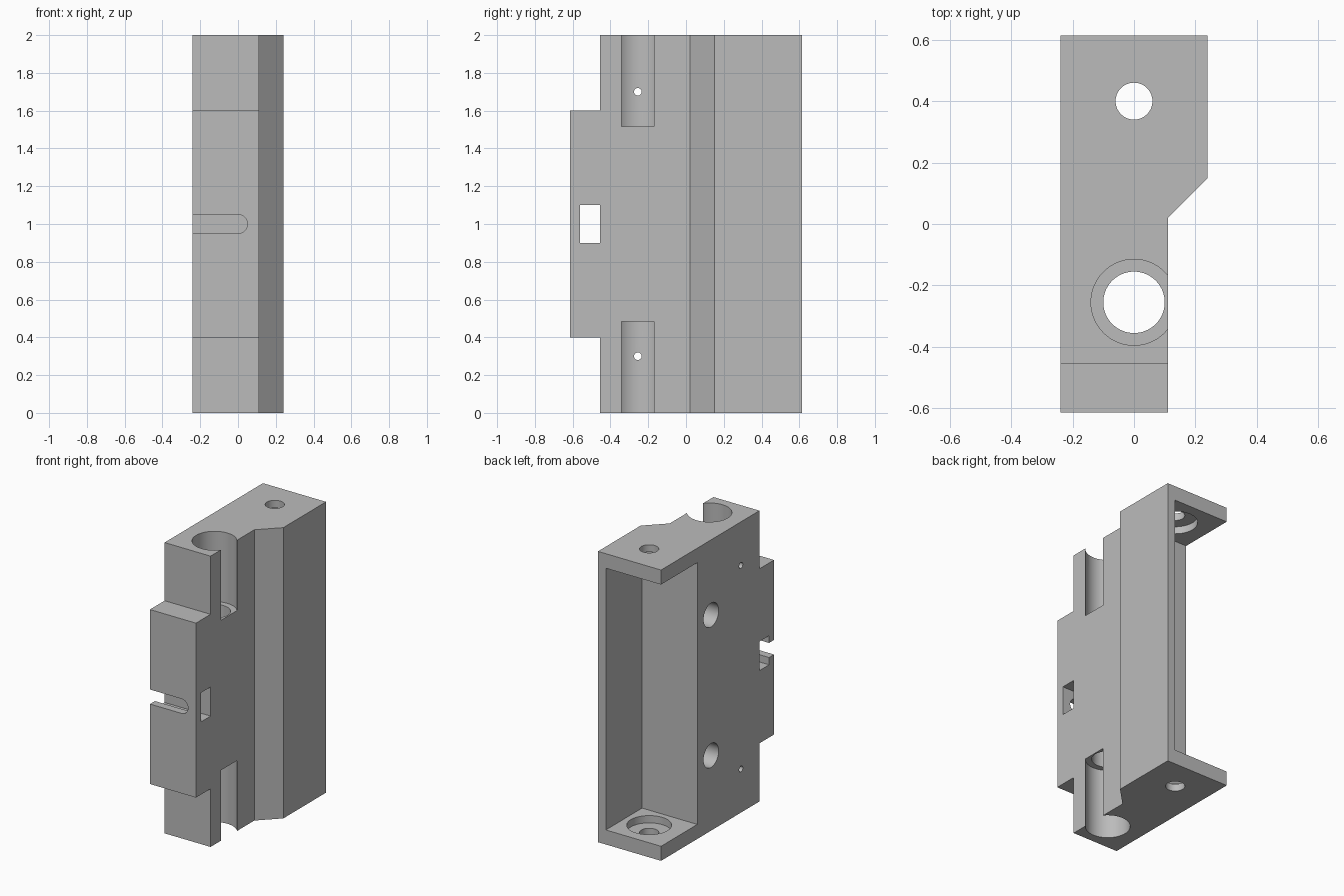
import bpy, bmesh, math

cube = bpy.data.objects.get("Cube")
if cube:
    bpy.data.objects.remove(cube, do_unlink=True)

grey = bpy.data.materials.new("plain grey")
grey.use_nodes = True
grey.diffuse_color = (0.5, 0.5, 0.5, 1)
grey.node_tree.nodes["Principled BSDF"].inputs["Base Color"].default_value = (0.5, 0.5, 0.5, 1)

PLACE = {"x": lambda u, v, w: (w, u, v),
         "y": lambda u, v, w: (u, w, v),
         "z": lambda u, v, w: (u, v, w)}


def prism(name, outline, axis, lo, hi):
    """Extrude a closed outline along an axis from lo to hi."""
    bm = bmesh.new()
    ends = [[bm.verts.new(PLACE[axis](u, v, w)) for u, v in outline] for w in (lo, hi)]
    for end in ends:
        bm.faces.new(end)
    n = len(outline)
    for i in range(n):
        j = (i + 1) % n
        bm.faces.new((ends[0][i], ends[0][j], ends[1][j], ends[1][i]))
    bmesh.ops.recalc_face_normals(bm, faces=bm.faces)
    mesh = bpy.data.meshes.new(name)
    bm.to_mesh(mesh)
    bm.free()
    mesh.materials.append(grey)
    obj = bpy.data.objects.new(name, mesh)
    bpy.context.collection.objects.link(obj)
    return obj


def rect(u0, u1, v0, v1):
    return [(u0, v0), (u1, v0), (u1, v1), (u0, v1)]


def arc(u, v, r, start=0, sweep=360, n=64):
    count = n if sweep == 360 else n + 1
    angles = [math.radians(start + sweep * i / n) for i in range(count)]
    return [(u + r * math.cos(a), v + r * math.sin(a)) for a in angles]


# Chamfered block, full height
W, D, H = 0.24, 0.614, 2.0
SIDE, STEP, OUT = 0.11, -0.455, 3.0
body = prism("bracket_body", [(-W, -D), (SIDE, -D), (SIDE, 0.02), (W, 0.15), (W, D), (-W, D)],
             "z", 0, H)

cutters = []


def cut(name, outline, axis, lo, hi):
    cutters.append(prism(name, outline, axis, lo, hi))


# Open channel at the back, leaving a side wall and two end plates
cut("back_channel", rect(-1, 0.18, 0.22, 1), "z", 0.1, H - 0.1)

# Front cross slot and the window behind it
cut("window", rect(-0.56, STEP, 0.9, 1.1), "x", -1, 1)
cut("front_slot", [(-1, 0.95)] + arc(0, 1, 0.05, -90, 180, 24) + [(-1, 1.05)], "y", -1, -0.51)

# Long bore through the column
BORE_Y = -0.255
cut("long_bore", arc(0, BORE_Y, 0.1), "z", -1, OUT)

# Features repeated at the bottom and the top
for end in ("lower", "upper"):
    def cut_z(name, outline, lo, hi):
        if end == "upper":
            lo, hi = H - hi, H - lo
        cut(end + name, outline, "z", lo, hi)

    def height(z):
        return z if end == "lower" else H - z

    cut_z("_front_step", rect(-1, 1, -1, STEP), -1, 0.4)
    cut_z("_wide_bore", arc(0, BORE_Y, 0.14), -1, 0.484)
    cut_z("_screw_hole", arc(0, 0.4, 0.06), -1, 0.15)
    cut_z("_counterbore", arc(0, 0.4, 0.14), 0.05, 0.15)
    cut(end + "_pin_hole", arc(BORE_Y, height(0.3), 0.02, n=32), "x", -1, 0)
    cut(end + "_side_socket", arc(0.07, height(0.517), 0.082), "x", -1, 0.02)

# Cut everything, then keep only the finished mesh
for c in cutters:
    c.hide_render = True
    mod = body.modifiers.new(c.name, "BOOLEAN")
    mod.operation = "DIFFERENCE"
    mod.solver = "EXACT"
    mod.object = c
bpy.context.view_layer.update()
graph = bpy.context.evaluated_depsgraph_get()
finished = bpy.data.meshes.new_from_object(body.evaluated_get(graph))
body.modifiers.clear()
body.data = finished
for c in cutters:
    bpy.data.objects.remove(c, do_unlink=True)
finished.materials.clear()
finished.materials.append(grey)
for face in finished.polygons:
    face.material_index = 0

# Smooth bores with crisp edges
bpy.ops.object.select_all(action="DESELECT")
body.select_set(True)
bpy.context.view_layer.objects.active = body
bpy.ops.object.shade_smooth_by_angle(angle=math.radians(30))
